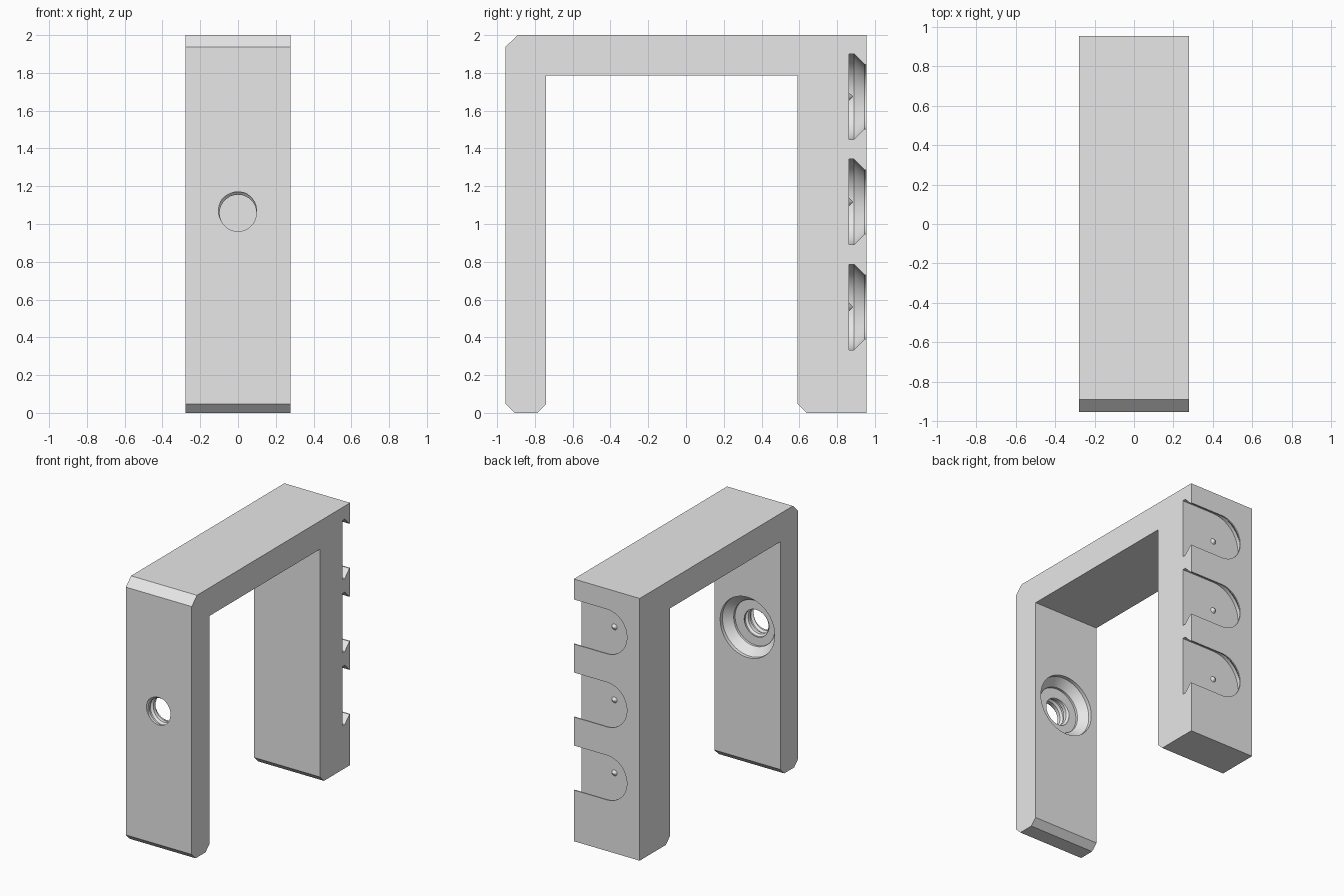
import bpy, bmesh, math

if "Cube" in bpy.data.objects:
    bpy.data.objects.remove(bpy.data.objects["Cube"])

HALF_W = 0.278
HOLE_Z = 1.058
SLOT_Z = (0.56, 1.117, 1.674)

grey = bpy.data.materials.new("plain_grey")
grey.diffuse_color = (0.8, 0.8, 0.8, 1)
grey.use_nodes = True
grey.node_tree.nodes["Principled BSDF"].inputs["Base Color"].default_value = grey.diffuse_color


def finish(name, bm):
    bmesh.ops.recalc_face_normals(bm, faces=bm.faces)
    me = bpy.data.meshes.new(name)
    bm.to_mesh(me)
    bm.free()
    me.materials.append(grey)
    ob = bpy.data.objects.new(name, me)
    bpy.context.collection.objects.link(ob)
    return ob


def loft(name, rings):
    """Skin a stack of equal-length closed rings and cap both ends."""
    bm = bmesh.new()
    rows = [[bm.verts.new(p) for p in ring] for ring in rings]
    n = len(rows[0])
    for a, b in zip(rows, rows[1:]):
        for i in range(n):
            bm.faces.new((a[i], a[(i + 1) % n], b[(i + 1) % n], b[i]))
    bm.faces.new(rows[0])
    bm.faces.new(rows[-1])
    return finish(name, bm)


def circle(r, y, z, n=64):
    return [(r * math.sin(2 * math.pi * i / n), y, z + r * math.cos(2 * math.pi * i / n))
            for i in range(n)]


def slot_outline(r, y, z, n=32):
    # rounded end on the left, open past the right side
    arc = [(-r * math.sin(math.pi * i / n), y, z + r * math.cos(math.pi * i / n))
           for i in range(n + 1)]
    return [(0.4, y, z + r)] + arc + [(0.4, y, z - r)]


def thread_cutter(name, y0, turns, pitch, minor, major, n=48):
    # rows follow the helix, so each turn joins the next one
    prof = [(0.0, minor), (0.4, minor), (0.6, major), (0.8, major)]
    k = len(prof)
    phase = math.radians(-100)
    bm = bmesh.new()
    cols = []
    for i in range(n):
        t = 2 * math.pi * i / n
        col = []
        for j in range(k * turns + (k if i == 0 else 0) + 1):
            f, r = prof[j % k]
            y = y0 + (j // k + f + i / n) * pitch
            col.append(bm.verts.new((r * math.sin(t + phase), y, HOLE_Z + r * math.cos(t + phase))))
        cols.append(col)
    rows = k * turns
    for i in range(n):
        a = cols[i]
        b = cols[i + 1] if i < n - 1 else cols[0][k:]
        for j in range(rows):
            bm.faces.new((a[j], b[j], b[j + 1], a[j + 1]))
    # close the two ends with fans
    start = [c[0] for c in cols] + cols[0][k:0:-1]
    end = [c[rows] for c in cols] + cols[0][rows + k:rows:-1]
    for loop, y in ((start, y0 - pitch), (end, y0 + (turns + 2) * pitch)):
        tip = bm.verts.new((0, y, HOLE_Z))
        for i in range(len(loop)):
            bm.faces.new((tip, loop[i], loop[(i + 1) % len(loop)]))
    return finish(name, bm)


def combine(target, tool, op):
    m = target.modifiers.new(tool.name, 'BOOLEAN')
    m.operation, m.solver, m.object = op, 'EXACT', tool
    tool.hide_render = True
    bpy.context.view_layer.objects.active = target
    bpy.ops.object.modifier_apply(modifier=m.name)
    bpy.data.objects.remove(tool)


# U-shaped bracket with chamfered corners
profile = [(-0.955, 0.048), (-0.907, 0), (-0.788, 0), (-0.74, 0.048), (-0.74, 1.785),
           (0.591, 1.785), (0.591, 0.048), (0.639, 0), (0.955, 0), (0.955, 2),
           (-0.892, 2), (-0.955, 1.938)]
bracket = loft("bracket", [[(x, y, z) for y, z in profile] for x in (-HALF_W, HALF_W)])

# undercut mounting slots on the back, each with a small locating cone
for z in SLOT_Z:
    levels = [(0.8625, 0.226), (0.8895, 0.226), (0.9455, 0.170), (1.0, 0.170)]
    combine(bracket, loft("slot_cutter", [slot_outline(r, y, z) for y, r in levels]), 'DIFFERENCE')
    cone = loft("locating_cone", [circle(0.032, 0.8525, z, 24), circle(0.001, 0.8845, z, 24)])
    combine(bracket, cone, 'UNION')

# tapered recess on the inside of the front leg
levels = [(-0.70, 0.23), (-0.767, 0.23), (-0.823, 0.174), (-0.84, 0.174)]
combine(bracket, loft("recess_cutter", [circle(r, y, HOLE_Z) for y, r in levels]), 'DIFFERENCE')

# threaded hole through the front leg
combine(bracket, thread_cutter("thread_cutter", -1.085, 4, 0.067, 0.097, 0.112), 'DIFFERENCE')

# smooth the round parts, keep the edges sharp
bpy.ops.object.select_all(action='DESELECT')
bracket.select_set(True)
bpy.context.view_layer.objects.active = bracket
bpy.ops.object.shade_smooth_by_angle(angle=math.radians(25))
